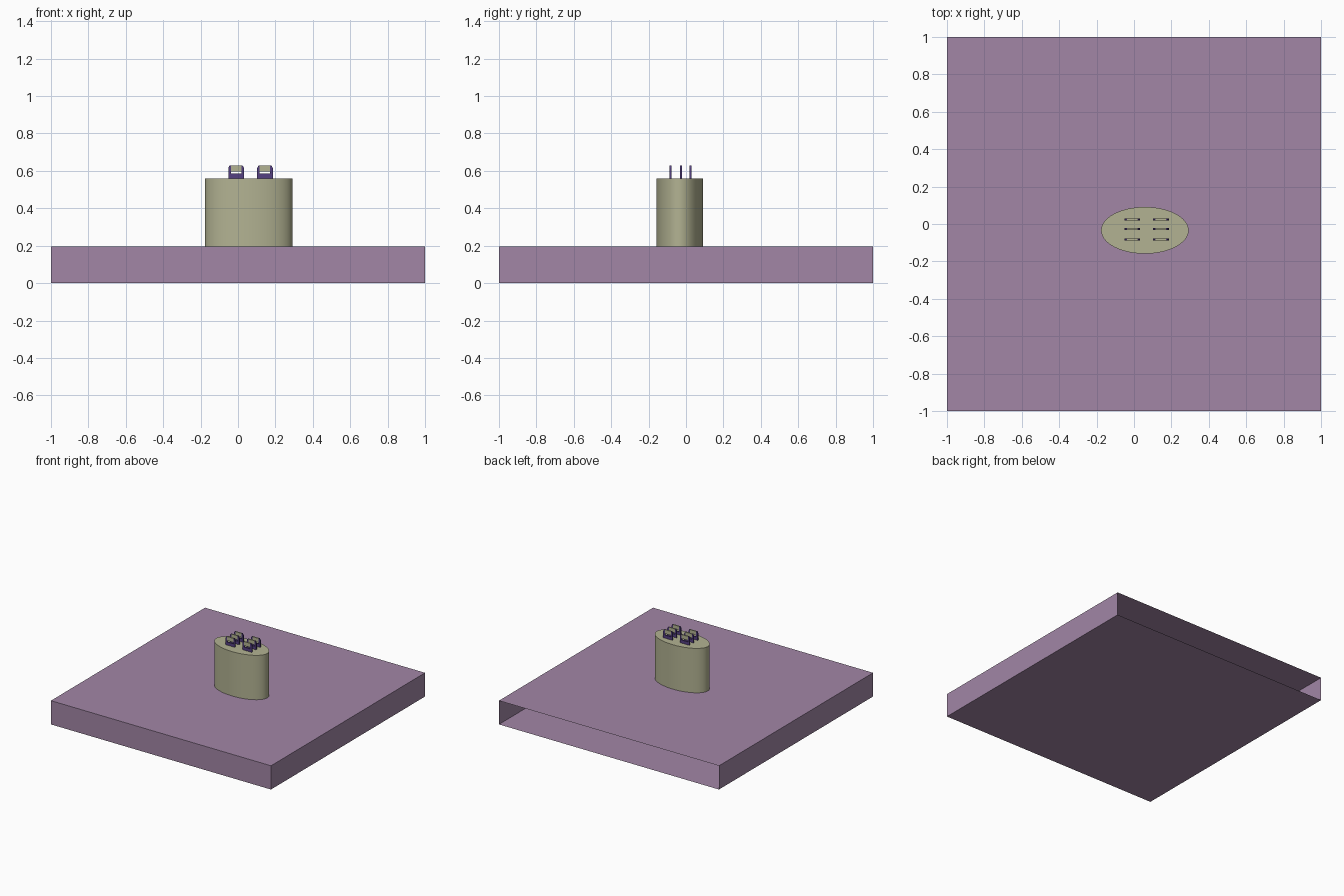
import bpy, bmesh, math

if "Cube" in bpy.data.objects:
    bpy.data.objects.remove(bpy.data.objects["Cube"])


def material(name, rgb):
    m = bpy.data.materials.new(name)
    m.diffuse_color = (*rgb, 1)
    m.use_nodes = True
    m.node_tree.nodes["Principled BSDF"].inputs["Base Color"].default_value = m.diffuse_color
    return m


PURPLE = material("mauve", (0.36, 0.24, 0.38))
OLIVE = material("olive", (0.45, 0.45, 0.29))
VIOLET = material("violet", (0.09, 0.05, 0.22))


def finish(name, bm, mat):
    bmesh.ops.recalc_face_normals(bm, faces=bm.faces)
    me = bpy.data.meshes.new(name)
    bm.to_mesh(me)
    bm.free()
    ob = bpy.data.objects.new(name, me)
    me.materials.append(mat)
    bpy.context.collection.objects.link(ob)
    return ob


def box(bm, x0, x1, y0, y1, z0, z1):
    vs = bmesh.ops.create_cube(bm, size=1)["verts"]
    for v in vs:
        v.co.x = x1 if v.co.x > 0 else x0
        v.co.y = y1 if v.co.y > 0 else y0
        v.co.z = z1 if v.co.z > 0 else z0


def prism(bm, profile, y0, y1):
    face = bm.faces.new([bm.verts.new((x, y0, z)) for x, z in profile])
    out = bmesh.ops.extrude_face_region(bm, geom=[face])["geom"]
    for v in out:
        if isinstance(v, bmesh.types.BMVert):
            v.co.y = y1
    if not face.is_valid or face not in bm.faces:
        return


# Base slab: thin shell, open at the back
bm = bmesh.new()
box(bm, -1, 1, -1, 1, 0, 0.195)
bm.normal_update()
back = [f for f in bm.faces if f.normal.y > 0.9]
bmesh.ops.delete(bm, geom=back, context='FACES_ONLY')
finish("base_slab", bm, PURPLE)

# Oval pedestal
bm = bmesh.new()
bmesh.ops.create_cone(bm, cap_ends=True, segments=48, radius1=1, radius2=1, depth=1)
for v in bm.verts:
    v.co.x = 0.058 + v.co.x * 0.234
    v.co.y = -0.034 + v.co.y * 0.125
    v.co.z = 0.195 if v.co.z < 0 else 0.56
pedestal = finish("oval_pedestal", bm, OLIVE)
bpy.context.view_layer.objects.active = pedestal
pedestal.select_set(True)
bpy.ops.object.shade_smooth_by_angle(angle=math.radians(40))

# Two columns of three thin loops: violet cradle with olive cap
T = 0.005
for col, cx in enumerate((-0.01, 0.144)):
    for row, cy in enumerate((-0.082, -0.027, 0.025)):
        bm = bmesh.new()
        box(bm, cx - 0.042, cx + 0.042, cy - T, cy + T, 0.56, 0.585)
        for s in (-1, 1):
            prism(bm, [(cx + s * 0.042, 0.585), (cx + s * 0.042, 0.615),
                       (cx + s * 0.034, 0.63), (cx + s * 0.028, 0.63),
                       (cx + s * 0.028, 0.585)], cy - T, cy + T)
        finish(f"cradle_{col}_{row}", bm, VIOLET)
        bm = bmesh.new()
        box(bm, cx - 0.028, cx + 0.028, cy - T, cy + T, 0.597, 0.63)
        finish(f"cap_{col}_{row}", bm, OLIVE)
